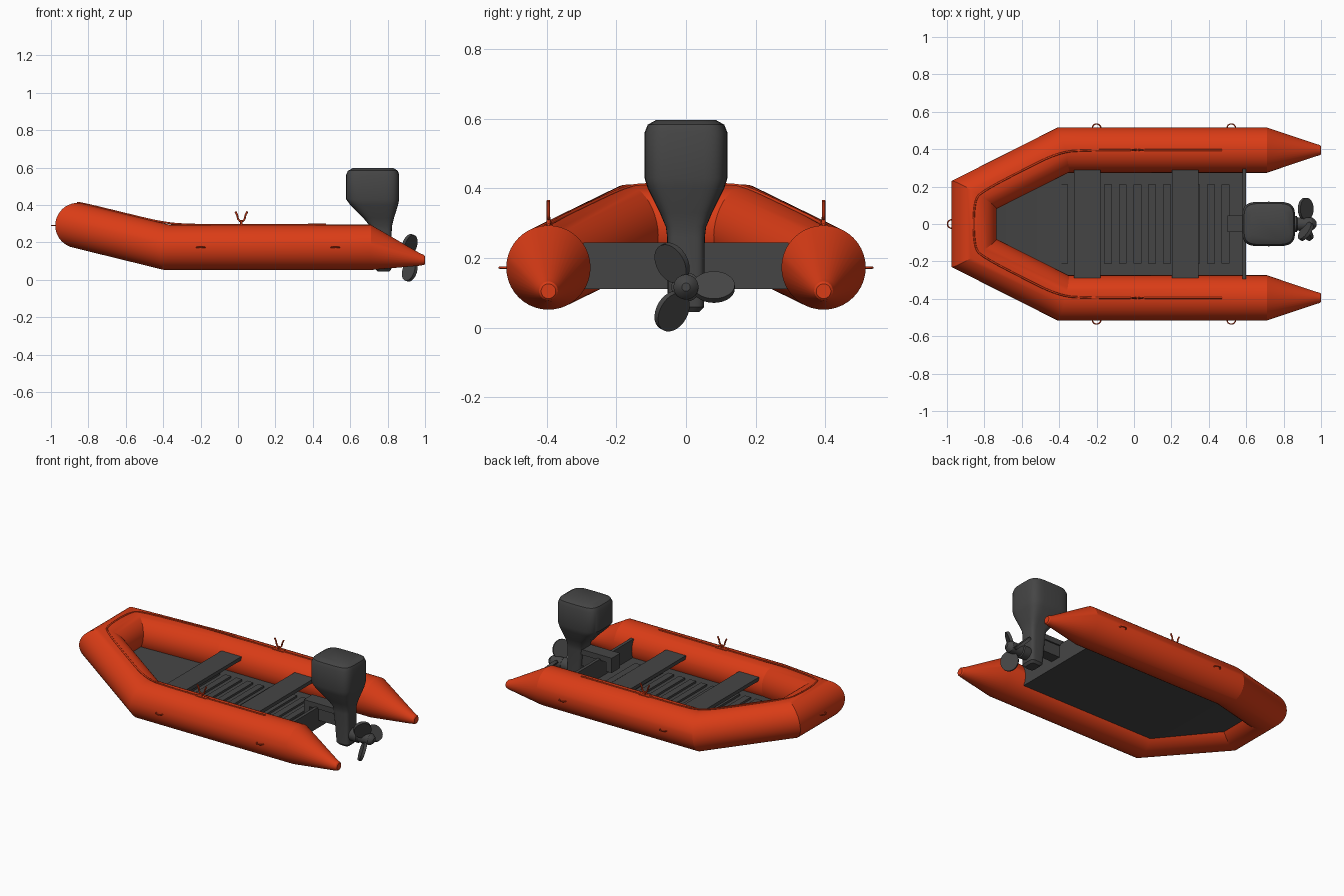
import bpy, bmesh
from math import sin, cos, pi, radians
from mathutils import Vector, Matrix

if "Cube" in bpy.data.objects:
    bpy.data.objects.remove(bpy.data.objects["Cube"])


def material(name, rgb):
    m = bpy.data.materials.new(name)
    m.diffuse_color = (*rgb, 1)
    m.use_nodes = True
    m.node_tree.nodes["Principled BSDF"].inputs["Base Color"].default_value = m.diffuse_color
    return m


ORANGE = material("orange", (0.7, 0.045, 0.008))
GREY = material("dark_grey", (0.06, 0.06, 0.06))


def finish(name, bm, mat, angle=20):
    bmesh.ops.recalc_face_normals(bm, faces=bm.faces)
    me = bpy.data.meshes.new(name)
    bm.to_mesh(me)
    bm.free()
    ob = bpy.data.objects.new(name, me)
    bpy.context.collection.objects.link(ob)
    me.materials.append(mat)
    bpy.ops.object.select_all(action='DESELECT')
    ob.select_set(True)
    bpy.context.view_layer.objects.active = ob
    bpy.ops.object.shade_smooth_by_angle(angle=radians(angle))
    return ob


def loft(name, rings, mat, angle=20):
    bm = bmesh.new()
    vs = [[bm.verts.new(p) for p in r] for r in rings]
    n = len(vs[0])
    for a, b in zip(vs, vs[1:]):
        for i in range(n):
            j = (i + 1) % n
            bm.faces.new((a[i], a[j], b[j], b[i]))
    bm.faces.new(vs[0])
    bm.faces.new(vs[-1])
    return finish(name, bm, mat, angle)


def box(name, x, y, z, mat=GREY):
    bm = bmesh.new()
    bmesh.ops.create_cube(bm, size=1)
    for v in bm.verts:
        v.co = [(a + b) / 2 + c * (b - a) for (a, b), c in zip((x, y, z), v.co)]
    return finish(name, bm, mat)


def wire(name, pts, r, mat, smooth=False, cyclic=False):
    cu = bpy.data.curves.new(name, 'CURVE')
    cu.dimensions = '3D'
    cu.bevel_depth, cu.bevel_resolution, cu.use_fill_caps = r, 2, True
    s = cu.splines.new('NURBS' if smooth else 'POLY')
    s.points.add(len(pts) - 1)
    for p, c in zip(s.points, pts):
        p.co = (*c, 1)
    s.use_cyclic_u = cyclic
    if smooth:
        s.order_u, s.use_endpoint_u = 3, True
    ob = bpy.data.objects.new(name, cu)
    bpy.context.collection.objects.link(ob)
    cu.materials.append(mat)
    return ob


def ring_x(x, y, z, r, n=40):
    return [Vector((x, y + r * cos(2 * pi * i / n), z + r * sin(2 * pi * i / n)))
            for i in range(n)]


# Inflatable tube: round section carried along a mitred path, tapered stern cones
R, Y, Z = 0.121, 0.395, 0.173
half = [Vector(p) for p in ((0.71, -Y, Z), (-0.38, -Y, Z), (-0.856, -0.155, 0.29))]
flip = Matrix.Diagonal((1, -1, 1))
path = half + [flip @ p for p in reversed(half)]
cone = [(1.0, 0.105, 0.021), (0.994, 0.106, 0.027), (0.97, 0.109, 0.034)]
rings = [ring_x(x, -Y, z, r) for x, z, r in cone] + [ring_x(0.71, -Y, Z, R)]
for i in range(1, len(path)):
    d = (path[i] - path[i - 1]).normalized()
    nxt = (path[i + 1] - path[i]).normalized() if i + 1 < len(path) else d
    n = (d + nxt).normalized()
    rings.append([p + d * ((path[i] - p).dot(n) / d.dot(n)) for p in rings[-1]])
last, centre = rings[-1], path[-1]
for x, z, r in reversed(cone):
    rings.append([Vector((x, Y, z)) + (p - centre) * (r / R) for p in last])
loft("inflatable_tube", rings, ORANGE)

# Floor: flat aft, rising between the bow tubes
loft("floor", [[Vector((x, s * w, z + t)) for s, t in ((-1, 0), (1, 0), (1, .015), (-1, .015))]
               for x, w, z in ((0.6, .33, .112), (-0.37, .33, .112), (-0.8, .12, .225))], GREY)

# Floor slats
for i in range(12):
    x = -0.395 + i * 0.0785
    box("floor_slat", (x, x + 0.042), (-0.21, 0.21), (0.12, 0.14))

# Bench seats and transom
for x in (-0.32, 0.203):
    box("bench_seat", (x, x + 0.142), (-0.288, 0.288), (0.217, 0.24))
box("transom", (0.58, 0.6), (-0.295, 0.295), (0.113, 0.245))

# Outboard bracket and clamp
box("motor_bracket", (0.5, 0.73), (-0.042, 0.045), (0.235, 0.27))
box("clamp_jaw", (0.5, 0.54), (-0.042, 0.045), (0.175, 0.24))
box("clamp_plate", (0.6, 0.73), (-0.035, 0.035), (0.16, 0.24))


# Outboard motor: rounded-rectangle sections from leg foot to cowl top
def section(z, x0, x1, hy, n=40, e=0.45):
    pts = []
    for i in range(n):
        c, s = cos(2 * pi * i / n), sin(2 * pi * i / n)
        pts.append(Vector(((x0 + x1) / 2 + (x1 - x0) / 2 * abs(c) ** e * (1 if c > 0 else -1),
                           hy * abs(s) ** e * (1 if s > 0 else -1), z)))
    return pts


loft("outboard_motor", [section(*s) for s in (
    (0.045, .745, .81, .038), (0.06, .73, .822, .052), (0.26, .71, .822, .054),
    (0.29, .703, .824, .058), (0.33, .67, .834, .075), (0.40, .60, .856, .11),
    (0.43, .578, .862, .119), (0.56, .578, .862, .119), (0.583, .588, .854, .11),
    (0.597, .615, .83, .085))], GREY, 35)

# Gear housing and propeller
AX = 0.117
loft("propeller_shaft", [ring_x(x, 0, AX, r, 24) for x, r in (
    (.76, .03), (.80, .04), (.87, .042), (.875, .036), (.95, .036), (.965, .026), (.975, .012))], GREY, 30)
for k in range(3):
    bm = bmesh.new()
    bmesh.ops.create_cone(bm, cap_ends=True, segments=28, radius1=1, radius2=1, depth=1)
    m = (Matrix.Translation((0.918, 0, AX)) @ Matrix.Rotation(k * 2 * pi / 3, 4, 'X')
         @ Matrix.Translation((0, 0.08, 0)) @ Matrix.Rotation(radians(48), 4, 'Y')
         @ Matrix.Diagonal((0.053, 0.06, 0.018, 1)))
    bmesh.ops.transform(bm, matrix=m, verts=bm.verts)
    finish("propeller_blade", bm, GREY, 30)

# Oarlocks and side grab rings on both sides
for s in (-1, 1):
    y = s * Y
    wire("oarlock_stem", [(0.018, y, 0.28), (0.018, y, 0.318)], 0.006, ORANGE)
    wire("oarlock_fork", [(-.014, y, .365), (-.004, y, .345), (0, y, .325), (.009, y, .314),
                          (.027, y, .314), (.036, y, .325), (.04, y, .345), (.05, y, .365)],
         0.005, ORANGE)
    box("oarlock_base", (-0.02, 0.056), (y - .012, y + .012), (0.285, 0.297), ORANGE)
    for x in (-0.2, 0.52):
        wire("grab_ring", [(x + .023 * cos(a * pi / 12), s * .512 + .023 * sin(a * pi / 12), Z)
                           for a in range(24)], 0.0035, ORANGE, cyclic=True)

# Bow ring
wire("bow_ring", [(-.974 + .023 * cos(a * pi / 12), .023 * sin(a * pi / 12), .29)
                  for a in range(24)], 0.0035, ORANGE, cyclic=True)

# Safety line along the tube tops and round the bow
side = [(.47, -Y, .295), (.2, -Y, .293), (0, -Y, .294), (-.25, -Y, .293), (-.4, -.385, .304),
        (-.62, -.275, .357), (-.8, -.18, .401), (-.857, -.13, .412)]
wire("safety_line", side + [(x, -y, z) for x, y, z in reversed(side)], 0.005, ORANGE, smooth=True)
